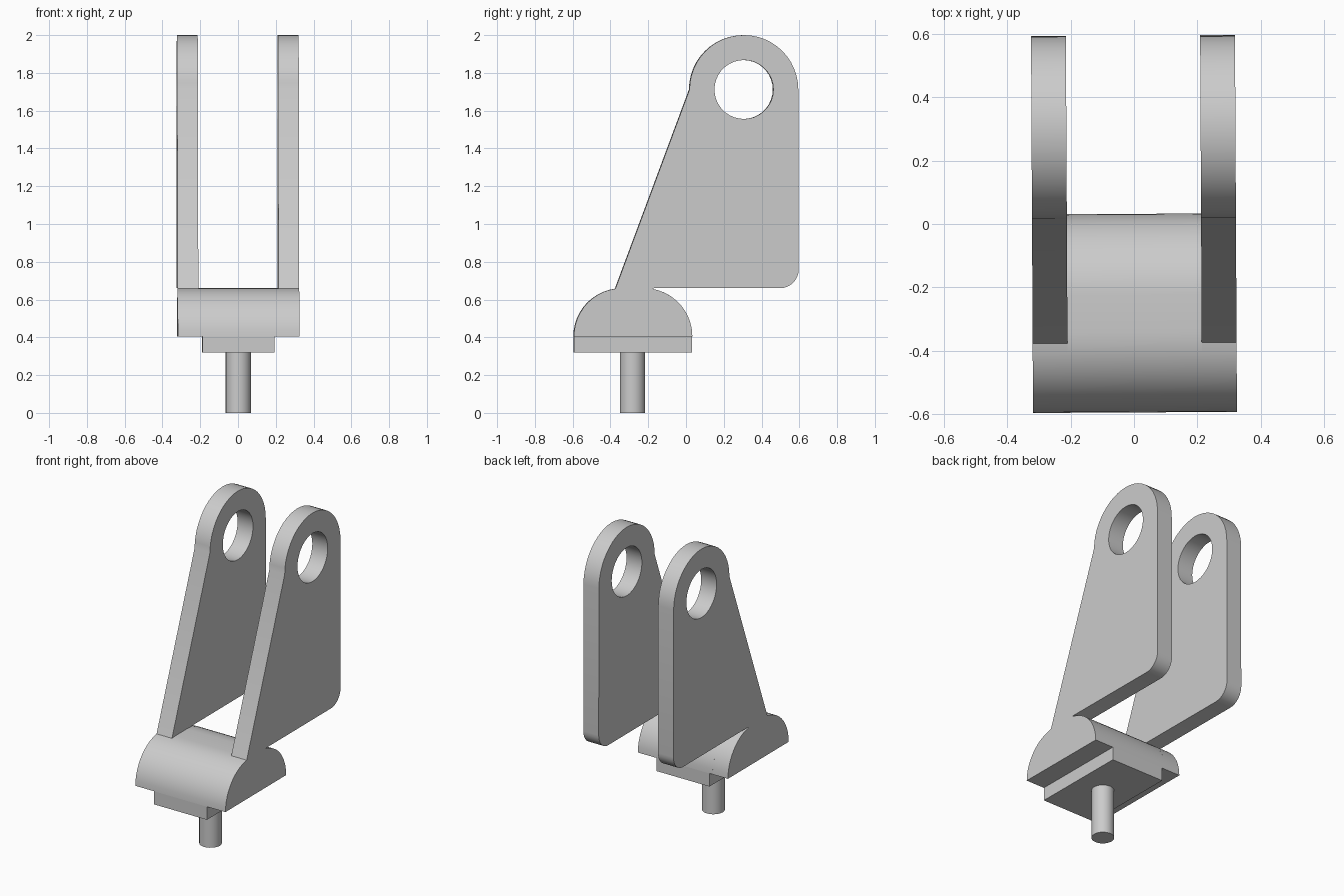
import bpy, bmesh
from math import cos, sin, radians
from mathutils import Matrix

cube = bpy.data.objects.get("Cube")
if cube:
    bpy.data.objects.remove(cube, do_unlink=True)

grey = bpy.data.materials.new("plain grey")
grey.use_nodes = True
colour = (0.6, 0.6, 0.6, 1)
grey.diffuse_color = colour
grey.node_tree.nodes["Principled BSDF"].inputs["Base Color"].default_value = colour

# Main dimensions: half width, inner face of the arms, block front, back, base and top
HALF, INNER = 0.322, 0.212
FRONT, BACK, BASE, TOP = -0.595, 0.032, 0.405, 0.66
ROUND = TOP - BASE
EYE = (0.305, 1.712)
TWIST = Matrix.Rotation(radians(0.3), 4, 'Z')


def arc(y, z, radius, start, end, steps):
    """Points of an arc in the side plane, angles in degrees."""
    angles = [radians(start + (end - start) * i / steps) for i in range(steps + 1)]
    return [(y + radius * cos(a), z + radius * sin(a)) for a in angles]


def finish(name, bm):
    bmesh.ops.recalc_face_normals(bm, faces=bm.faces)
    bm.transform(TWIST)
    mesh = bpy.data.meshes.new(name)
    bm.to_mesh(mesh)
    bm.free()
    mesh.materials.append(grey)
    obj = bpy.data.objects.new(name, mesh)
    bpy.context.collection.objects.link(obj)
    bpy.ops.object.select_all(action='DESELECT')
    obj.select_set(True)
    bpy.context.view_layer.objects.active = obj
    bpy.ops.object.shade_smooth_by_angle(angle=radians(25))


def extrude_profile(name, loops, x0, x1):
    """Fill side-plane outlines (with holes) and extrude them along x."""
    bm = bmesh.new()
    edges = []
    for loop in loops:
        verts = [bm.verts.new((x0, y, z)) for y, z in loop]
        edges += [bm.edges.new((v, verts[i - 1])) for i, v in enumerate(verts)]
    bmesh.ops.triangle_fill(bm, edges=edges, use_beauty=True, normal=(1, 0, 0))
    out = bmesh.ops.extrude_face_region(bm, geom=bm.faces[:], use_keep_orig=True)
    moved = [v for v in out["geom"] if isinstance(v, bmesh.types.BMVert)]
    bmesh.ops.translate(bm, verts=moved, vec=(x1 - x0, 0, 0))
    finish(name, bm)


# Rounded block between the arms
front_y, back_y = FRONT + ROUND, BACK - ROUND
block = (arc(back_y, BASE, ROUND, 0, 90, 12)
         + arc(front_y, BASE, ROUND, 90, 180, 12))
extrude_profile("centre_block", [block], -INNER, INNER)

# Arms: the block's end and the tall eye plate share one outline
arm = (arc(back_y, BASE, ROUND, 0, 80, 10)
       + [(-0.17, TOP)]
       + arc(0.495, 0.76, 0.1, -90, 0, 8)
       + arc(*EYE, 0.288, 0, 180, 24)
       + arc(front_y, BASE, ROUND, 98, 180, 11))
hole = arc(*EYE, 0.156, 0, 350, 35)
for name, side in (("left_arm", 1), ("right_arm", -1)):
    extrude_profile(name, [arm, hole], side * INNER, side * HALF)

# Narrow key under the block
key = [(FRONT, 0.32), (BACK, 0.32), (BACK, BASE), (FRONT, BASE)]
extrude_profile("base_key", [key], -0.19, 0.19)

# Mounting pin
bm = bmesh.new()
bmesh.ops.create_cone(bm, cap_ends=True, segments=24, radius1=0.067, radius2=0.067,
                      depth=0.32, matrix=Matrix.Translation((0, -0.283, 0.16)))
finish("mounting_pin", bm)
